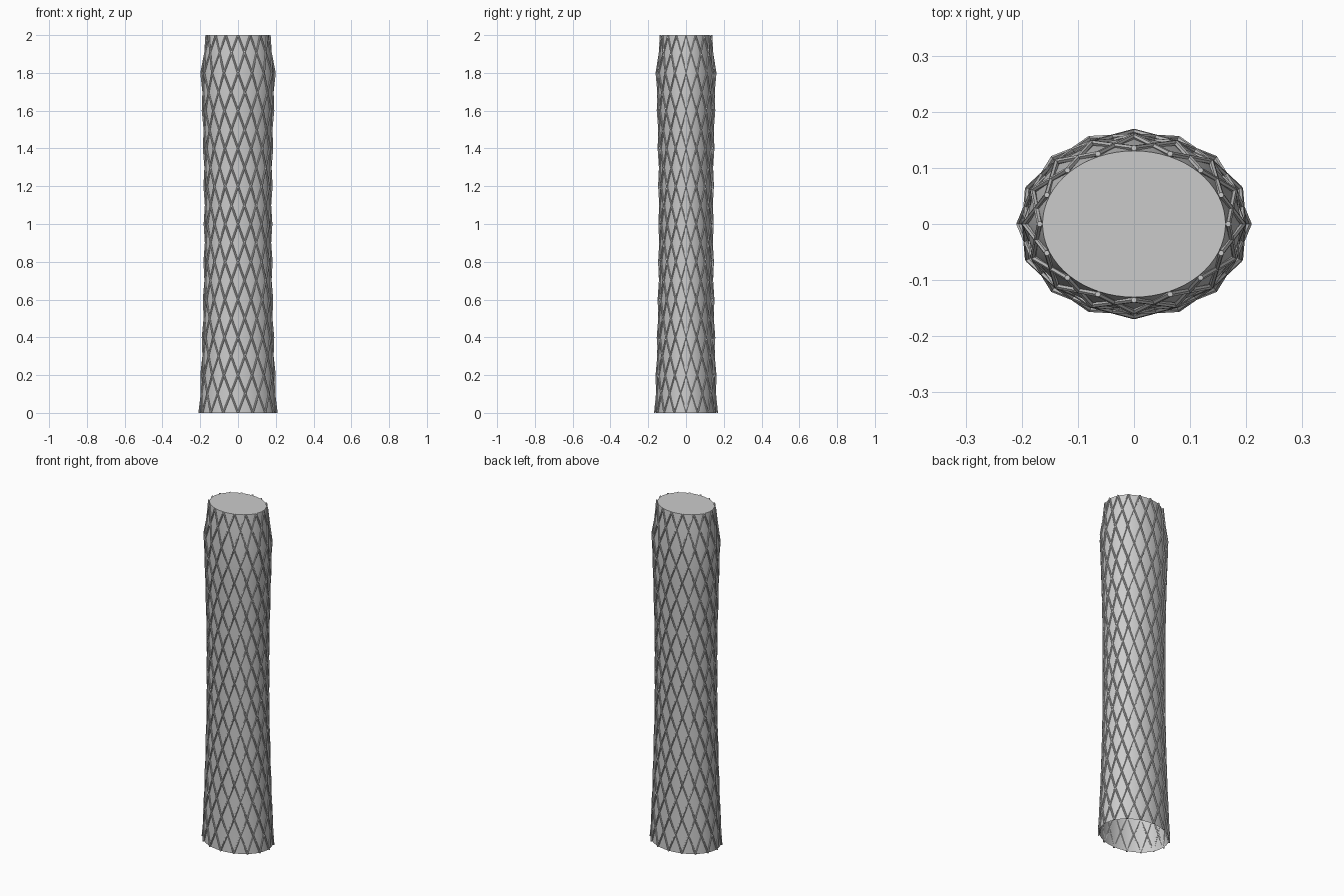
import bpy, bmesh
from math import sin, cos, pi

if "Cube" in bpy.data.objects:
    bpy.data.objects.remove(bpy.data.objects["Cube"])

A, B = 0.20, 0.16        # base half-widths of the elliptical plan
LEVELS, NODES = 10, 16   # storeys of the lattice, nodes per storey
STEP = 2.0 / LEVELS
R = 0.005                # strut radius


def scale(level):
    """Waisted profile, with a sharp taper on the last storey."""
    if level == LEVELS:
        return 0.815
    z = level * STEP
    return 0.86 + 0.14 * (z - 1.0) ** 2


def point(level, angle, offset=0.0):
    s = scale(level)
    return ((A * s + offset) * cos(angle), (B * s + offset) * sin(angle), level * STEP)


def finish(bm, name):
    bmesh.ops.recalc_face_normals(bm, faces=bm.faces)
    mesh = bpy.data.meshes.new(name)
    bm.to_mesh(mesh)
    bm.free()
    ob = bpy.data.objects.new(name, mesh)
    bpy.context.collection.objects.link(ob)
    bpy.ops.object.select_all(action='DESELECT')
    ob.select_set(True)
    bpy.context.view_layer.objects.active = ob
    bpy.ops.object.shade_smooth_by_angle(angle=pi / 4)
    return ob


def bridge(bm, lower, upper):
    n = len(lower)
    for i in range(n):
        j = (i + 1) % n
        bm.faces.new((lower[i], lower[j], upper[j], upper[i]))


# Tower skin: stacked ellipses, flat roof, open underside
bm = bmesh.new()
SIDES = 64
rings = [[bm.verts.new(point(k, 2 * pi * i / SIDES)) for i in range(SIDES)]
         for k in range(LEVELS + 1)]
for lo, hi in zip(rings, rings[1:]):
    bridge(bm, lo, hi)
bm.faces.new(rings[-1])
finish(bm, "tower_skin")

# Diagonal lattice: crossing struts between neighbouring nodes
bm = bmesh.new()


def strut(p, q):
    ends = []
    for x, y, z in (p, q):
        ends.append([bm.verts.new((x + R * cos(i * pi / 3), y + R * sin(i * pi / 3), z))
                     for i in range(6)])
    bridge(bm, *ends)
    bm.faces.new(ends[0][::-1])
    bm.faces.new(ends[1])


for k in range(LEVELS):
    for i in range(NODES):
        for d in (-1, 1):
            strut(point(k, 2 * pi * i / NODES, R),
                  point(k + 1, 2 * pi * (i + d) / NODES, R))
finish(bm, "diagonal_lattice")
